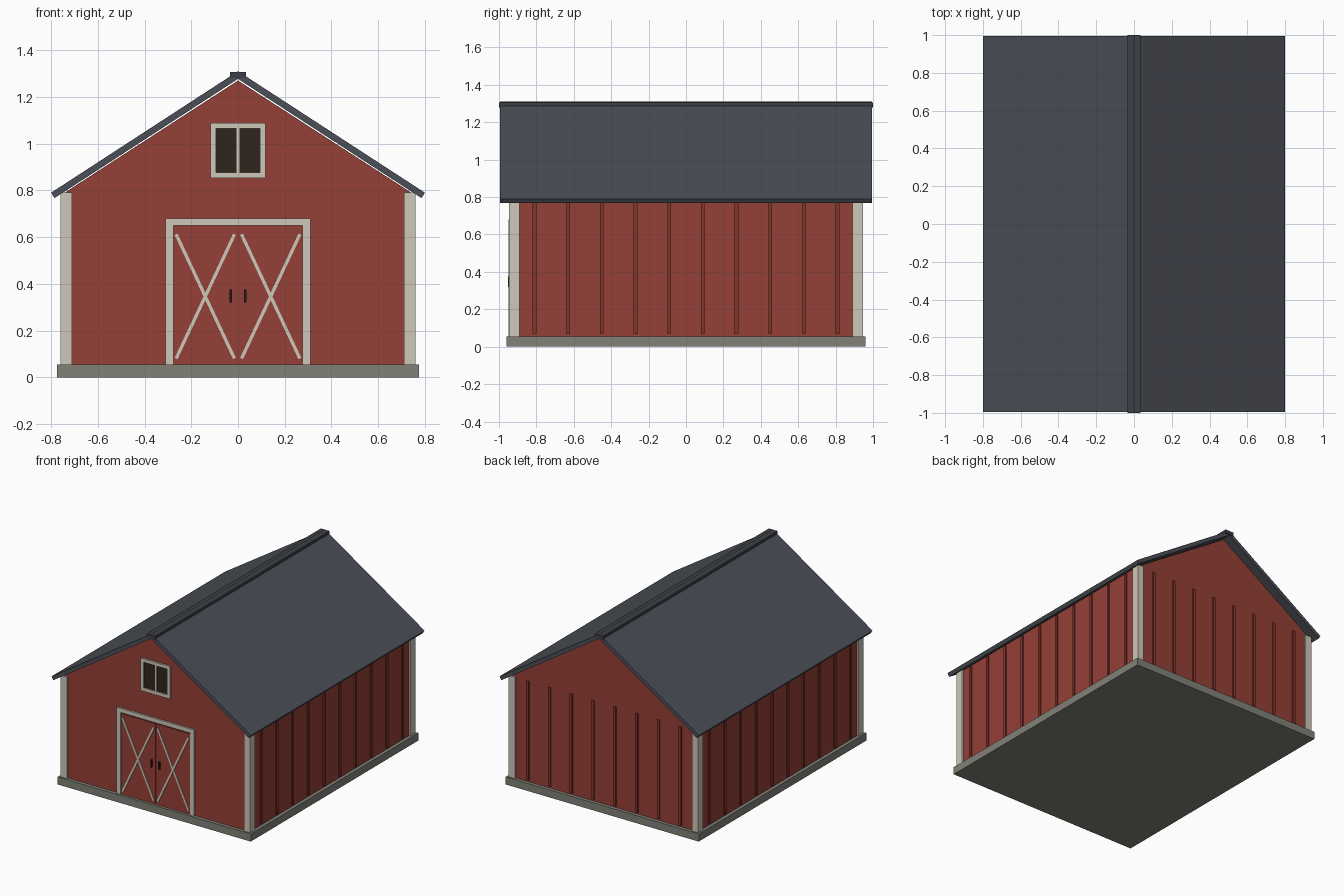
import bpy, bmesh, math
from mathutils import Vector

if "Cube" in bpy.data.objects:
    bpy.data.objects.remove(bpy.data.objects["Cube"])


def material(name, rgb):
    m = bpy.data.materials.new(name)
    m.diffuse_color = (*rgb, 1)
    m.use_nodes = True
    m.node_tree.nodes["Principled BSDF"].inputs["Base Color"].default_value = m.diffuse_color
    return m


RED = material("red_siding", (0.30, 0.05, 0.038))
BATTEN = material("batten_red", (0.22, 0.035, 0.027))
TRIM = material("cream_trim", (0.62, 0.58, 0.49))
ROOF = material("slate_roof", (0.07, 0.077, 0.093))
CAP = material("ridge_dark", (0.045, 0.05, 0.06))
STONE = material("foundation_grey", (0.22, 0.22, 0.19))
DARK = material("dark_glass", (0.028, 0.018, 0.012))
IRON = material("black_iron", (0.015, 0.012, 0.012))


def prism(name, profile, y0, y1, mat):
    """Extrude an (x, z) profile from y0 to y1."""
    bm = bmesh.new()
    face = bm.faces.new([bm.verts.new((x, y0, z)) for x, z in profile])
    new = bmesh.ops.extrude_face_region(bm, geom=[face])["geom"]
    verts = [v for v in new if isinstance(v, bmesh.types.BMVert)]
    bmesh.ops.translate(bm, verts=verts, vec=(0, y1 - y0, 0))
    bmesh.ops.recalc_face_normals(bm, faces=bm.faces)
    mesh = bpy.data.meshes.new(name)
    bm.to_mesh(mesh)
    bm.free()
    mesh.materials.append(mat)
    ob = bpy.data.objects.new(name, mesh)
    bpy.context.collection.objects.link(ob)
    return ob


def box(name, x0, x1, y0, y1, z0, z1, mat):
    return prism(name, [(x0, z0), (x1, z0), (x1, z1), (x0, z1)], y0, y1, mat)


def bar(name, a, b, width, y0, y1, mat):
    """Straight board between two (x, z) points."""
    a, b = Vector(a), Vector(b)
    d = (b - a).normalized()
    n = Vector((-d.y, d.x)) * width / 2
    return prism(name, [a - n, b - n, b + n, a + n], y0, y1, mat)


WX, WY = 0.75, 0.935      # wall half sizes
BASE, EAVE = 0.055, 0.785

# Foundation and gabled body
box("foundation", -0.775, 0.775, -0.96, 0.96, 0, BASE, STONE)
prism("barn_walls", [(-WX, BASE), (WX, BASE), (WX, EAVE), (0, 1.27), (-WX, EAVE)],
      -WY, WY, RED)

# Roof slopes and ridge cap
for s, side in ((-1, "left"), (1, "right")):
    prism("roof_" + side, [(0, 1.31), (s * 0.8, 0.79), (s * 0.785, 0.767), (0, 1.277)],
          -0.995, 0.995, ROOF)
box("ridge_cap", -0.035, 0.035, -1, 1, 1.28, 1.306, CAP)

# Corner posts
for sx in (-1, 1):
    for sy in (-1, 1):
        xs, ys = sorted((sx * 0.71, sx * 0.76)), sorted((sy * 0.89, sy * 0.947))
        box("corner_post", *xs, *ys, BASE, 0.79, TRIM)

# Battens on both sides and the back
for i in range(10):
    y = -0.81 + 0.18 * i
    for s in (-1, 1):
        xs = sorted((s * (WX - 0.005), s * (WX + 0.009)))
        box("side_batten", *xs, y - 0.01, y + 0.01, 0.068, 0.775, BATTEN)
for i in range(8):
    x = (i - 3.5) * 0.175
    box("back_batten", x - 0.01, x + 0.01, WY - 0.005, WY + 0.01, 0.068, 0.785, BATTEN)

# Door surround
F = -WY + 0.005           # parts start just inside the front wall
for s in (-1, 1):
    xs = sorted((s * 0.277, s * 0.31))
    box("door_jamb", *xs, -0.948, F, BASE, 0.65, TRIM)
box("door_lintel", -0.31, 0.31, -0.948, F, 0.65, 0.68, TRIM)

# Double doors with cross braces and handles
for s in (-1, 1):
    xs = sorted((s * 0.003, s * 0.275))
    box("door_leaf", *xs, -0.941, F, BASE, 0.64, RED)
    bar("door_brace", (s * 0.265, 0.612), (s * 0.015, 0.08), 0.014, -0.947, F, TRIM)
    bar("door_brace", (s * 0.265, 0.08), (s * 0.015, 0.612), 0.014, -0.946, F, TRIM)
    xs = sorted((s * 0.026, s * 0.036))
    box("door_handle", *xs, -0.953, F, 0.32, 0.375, IRON)

# Loft window
box("window_glass", -0.097, 0.097, -0.939, F, 0.873, 1.067, DARK)
for s in (-1, 1):
    xs = sorted((s * 0.095, s * 0.118))
    box("window_stile", *xs, -0.948, F, 0.853, 1.088, TRIM)
for z0, z1 in ((0.853, 0.877), (1.064, 1.088)):
    box("window_rail", -0.095, 0.095, -0.948, F, z0, z1, TRIM)
box("window_mullion", -0.006, 0.006, -0.945, F, 0.877, 1.064, TRIM)
